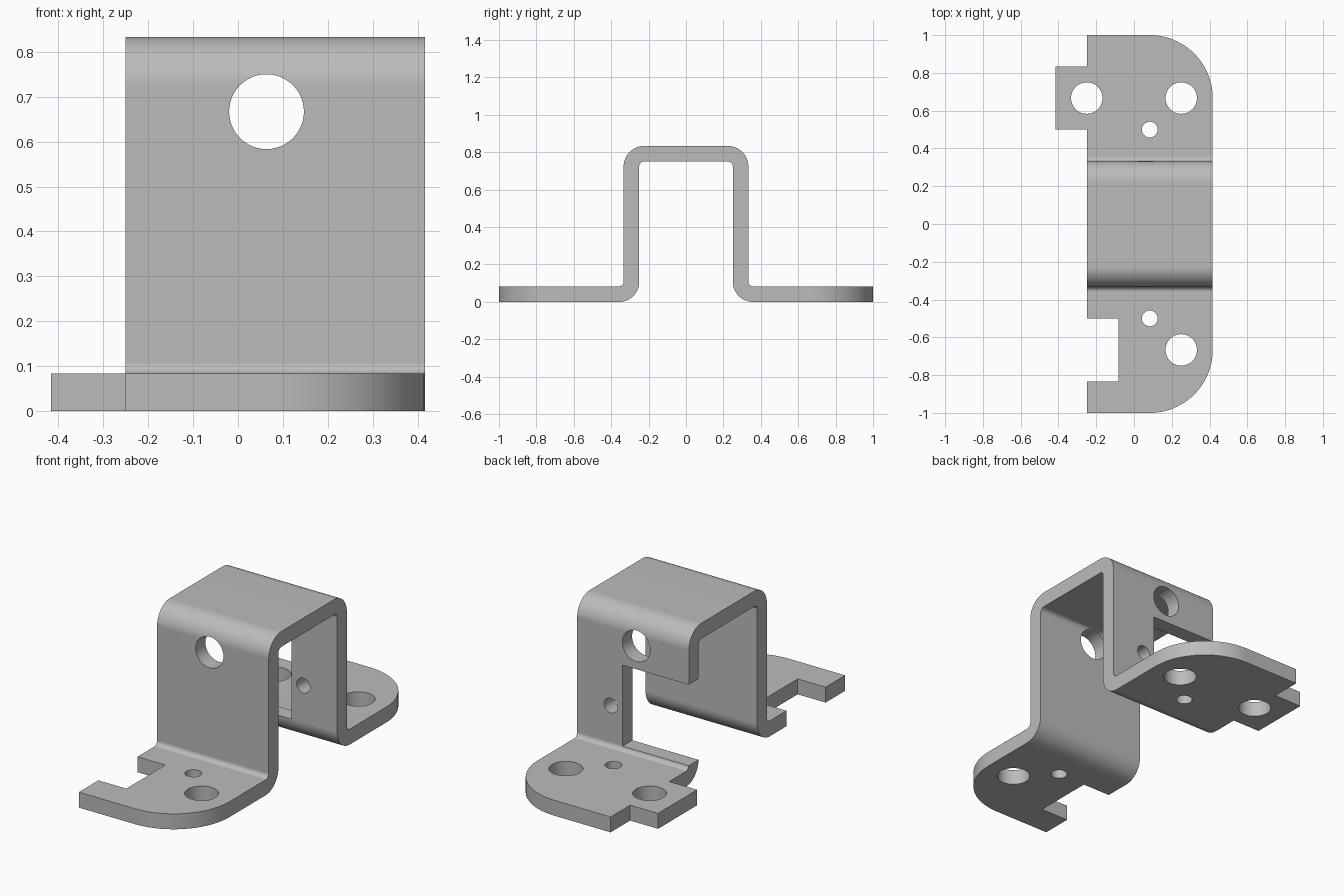
import bpy, bmesh, math
from mathutils import Matrix

cube = bpy.data.objects.get("Cube")
if cube:
    bpy.data.objects.remove(cube, do_unlink=True)

U = 1 / 12            # sheet thickness, base unit of the part
R_IN = 0.025          # inner bend radius
R_OUT = R_IN + U      # outer bend radius

steel = bpy.data.materials.new("grey steel")
steel.use_nodes = True
colour = (0.5, 0.5, 0.5, 1)
steel.diffuse_color = colour
steel.node_tree.nodes["Principled BSDF"].inputs["Base Color"].default_value = colour


def arc(cx, cy, r, start, end, steps=14):
    angles = [math.radians(start + (end - start) * i / steps) for i in range(steps + 1)]
    return [(cx + r * math.cos(a), cy + r * math.sin(a)) for a in angles]


def prism(name, points, place, lo, hi):
    """Extrude a closed outline between lo and hi; place maps (u, v, depth) to xyz."""
    bm = bmesh.new()
    low = bm.faces.new([bm.verts.new(place(u, v, lo)) for u, v in points])
    top = bmesh.ops.extrude_face_region(bm, geom=[low])["geom"]
    shift = [b - a for a, b in zip(place(0, 0, lo), place(0, 0, hi))]
    bmesh.ops.translate(bm, vec=shift, verts=[g for g in top if isinstance(g, bmesh.types.BMVert)])
    bmesh.ops.recalc_face_normals(bm, faces=bm.faces)
    return make(name, bm)


def make(name, bm):
    mesh = bpy.data.meshes.new(name)
    bm.to_mesh(mesh)
    bm.free()
    mesh.materials.append(steel)
    obj = bpy.data.objects.new(name, mesh)
    bpy.context.collection.objects.link(obj)
    return obj


def cylinder(name, centre, radius, depth, rotation=Matrix()):
    bm = bmesh.new()
    bmesh.ops.create_cone(bm, cap_ends=True, segments=48, radius1=radius, radius2=radius,
                          depth=depth, matrix=Matrix.Translation(centre) @ rotation)
    return make(name, bm)


def box(name, lo, hi):
    outline = [(lo[0], lo[1]), (hi[0], lo[1]), (hi[0], hi[1]), (lo[0], hi[1])]
    return prism(name, outline, lambda u, v, d: (u, v, d), lo[2], hi[2])


def apply_boolean(target, tool, operation):
    mod = target.modifiers.new(operation.title(), "BOOLEAN")
    mod.operation = operation
    mod.solver = "EXACT"
    mod.object = tool
    tool.hide_render = True
    bpy.context.view_layer.objects.active = target
    bpy.ops.object.modifier_apply(modifier=mod.name)
    bpy.data.objects.remove(tool, do_unlink=True)


# Folded sheet: half of the hat section, mirrored to the other side
bend = 4 * U + R_IN
outer = [(1.1, U)] + arc(bend, U + R_IN, R_IN, 270, 180) \
    + arc(4 * U - R_OUT, 10 * U - R_OUT, R_OUT, 0, 90)
inner = [(1.1, 0)] + arc(bend, U + R_IN, R_OUT, 270, 180) \
    + arc(3 * U - R_IN, 9 * U - R_IN, R_IN, 0, 90)
section = outer + [(-y, z) for y, z in reversed(outer)] \
    + [(-y, z) for y, z in inner] + list(reversed(inner))
bracket = prism("bracket", section, lambda u, v, d: (d, u, v), -0.6, 0.6)

# Plan outline with rounded corners, side tab and matching notch
plan = [(-3 * U, -1)] + arc(U, -8 * U, 4 * U, 270, 360, 24) + arc(U, 8 * U, 4 * U, 0, 90, 24)
plan += [(-3 * U, 1), (-3 * U, 10 * U), (-5 * U, 10 * U), (-5 * U, 6 * U), (-3 * U, 6 * U),
         (-3 * U, -6 * U), (-U, -6 * U), (-U, -10 * U), (-3 * U, -10 * U)]
apply_boolean(bracket, prism("plan_cutter", plan, lambda u, v, d: (u, v, d), -0.2, 1.2), "INTERSECT")

# Holes through the flanges
for x, y, r in [(3, -8, U), (3, 8, U), (-3, 8, U), (1, -6, U / 2), (1, 6, U / 2)]:
    apply_boolean(bracket, cylinder("flange_hole", (x * U, y * U, 0), r, 0.4), "DIFFERENCE")

# Cross hole through both walls, small hole in the back wall only
turn = Matrix.Rotation(math.pi / 2, 4, "X")
apply_boolean(bracket, cylinder("cross_hole", (0.0635, 0, 8 * U), U, 1, turn), "DIFFERENCE")
apply_boolean(bracket, cylinder("small_hole", (0.215, 3.5 * U, 0.305), 0.04, 0.3, turn), "DIFFERENCE")

# Open cutout in the back wall
apply_boolean(bracket, box("wall_cutout", (-0.5, 0.15, 0.105), (0.145, 0.45, 0.542)), "DIFFERENCE")

# Smooth bends and bores, crisp edges
bpy.ops.object.select_all(action="DESELECT")
bracket.select_set(True)
bpy.context.view_layer.objects.active = bracket
bpy.ops.object.shade_smooth_by_angle(angle=math.radians(30))
weighted = bracket.modifiers.new("Weighted normals", "WEIGHTED_NORMAL")
weighted.keep_sharp = True
